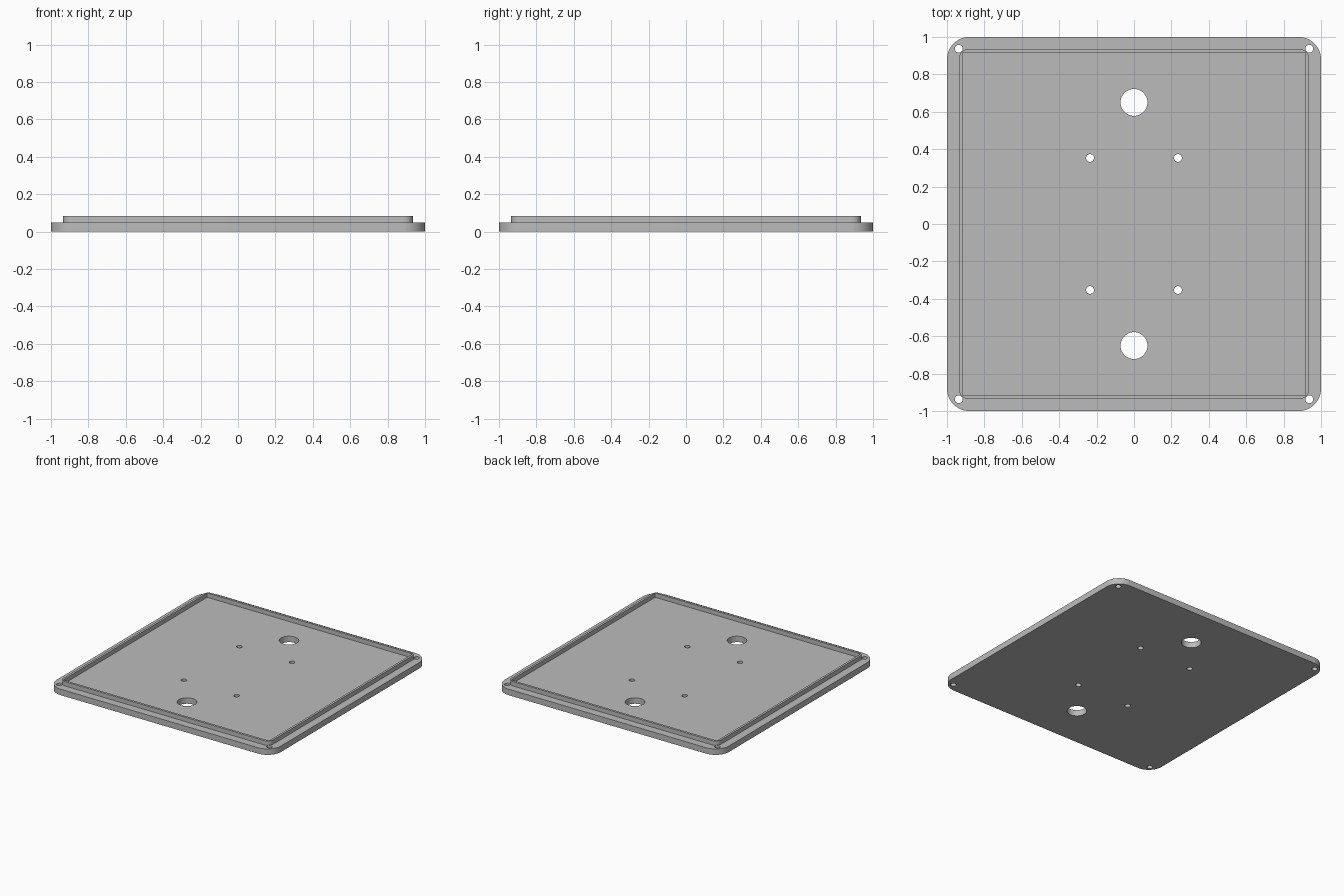
import bpy
import bmesh
from math import cos, sin, pi

default = bpy.data.objects.get("Cube")
if default:
    bpy.data.objects.remove(default, do_unlink=True)

grey = bpy.data.materials.new("plain grey")
grey.use_nodes = True
colour = (0.5, 0.5, 0.5, 1)
grey.diffuse_color = colour
grey.node_tree.nodes["Principled BSDF"].inputs["Base Color"].default_value = colour


def circle(x, y, r, n=32):
    return [(x + r * cos(2 * pi * i / n), y + r * sin(2 * pi * i / n)) for i in range(n)]


def rounded_square(half, r, steps=12):
    if r == 0:
        return [(half, half), (-half, half), (-half, -half), (half, -half)]
    points = []
    for k, (sx, sy) in enumerate([(1, 1), (-1, 1), (-1, -1), (1, -1)]):
        for i in range(steps + 1):
            a = (k + i / steps) * pi / 2
            points.append((sx * (half - r) + r * cos(a), sy * (half - r) + r * sin(a)))
    return points


def extrude_outline(name, loops, bottom, top):
    """Fill the first loop, leave the others as holes, and extrude it upwards."""
    curve = bpy.data.curves.new(name, "CURVE")
    curve.dimensions = "2D"
    curve.fill_mode = "BOTH"
    curve.extrude = (top - bottom) / 2
    for loop in loops:
        spline = curve.splines.new("POLY")
        spline.points.add(len(loop) - 1)
        for point, (x, y) in zip(spline.points, loop):
            point.co = (x, y, 0, 1)
        spline.use_cyclic_u = True
    obj = bpy.data.objects.new(name, curve)
    bpy.context.collection.objects.link(obj)
    bpy.ops.object.select_all(action="DESELECT")
    obj.select_set(True)
    bpy.context.view_layer.objects.active = obj
    bpy.ops.object.convert(target="MESH")
    obj = bpy.context.object
    obj.name = name

    # Weld caps to walls and raise into place
    bm = bmesh.new()
    bm.from_mesh(obj.data)
    bmesh.ops.remove_doubles(bm, verts=bm.verts, dist=0.0001)
    bmesh.ops.recalc_face_normals(bm, faces=bm.faces)
    bmesh.ops.translate(bm, verts=bm.verts, vec=(0, 0, (top + bottom) / 2))
    bm.to_mesh(obj.data)
    bm.free()
    obj.data.materials.clear()
    obj.data.materials.append(grey)
    bpy.ops.object.shade_smooth_by_angle()
    return obj


# Base plate with corner screw holes, mounting holes and two cable holes
plate_top = 0.048
holes = [circle(0, s * 0.65, 0.072, 48) for s in (1, -1)]
for sx in (1, -1):
    for sy in (1, -1):
        holes.append(circle(sx * 0.937, sy * 0.937, 0.021))
        holes.append(circle(sx * 0.235, sy * 0.353, 0.021))
extrude_outline("base_plate", [rounded_square(1, 0.12)] + holes, 0, plate_top)

# Thin raised lip just inside the screw holes
extrude_outline("raised_lip", [rounded_square(0.935, 0.05), rounded_square(0.917, 0)],
                plate_top - 0.001, 0.083)
